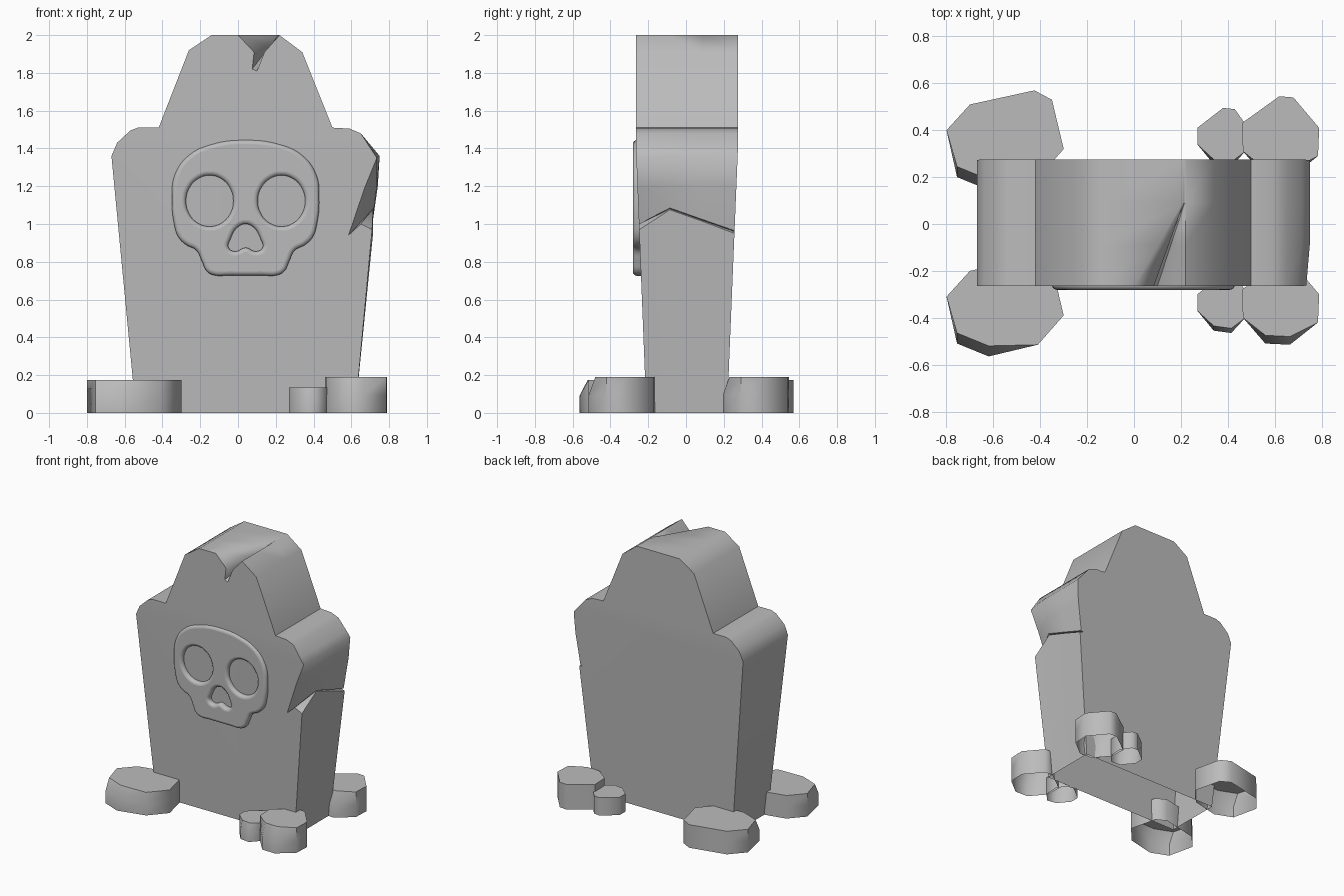
import bpy, bmesh, math
from mathutils import Vector

cube = bpy.data.objects.get("Cube")
if cube:
    bpy.data.objects.remove(cube, do_unlink=True)

stone = bpy.data.materials.new("grey stone")
stone.use_nodes = True
grey = (0.5, 0.5, 0.5, 1)
stone.diffuse_color = grey
bsdf = stone.node_tree.nodes["Principled BSDF"]
bsdf.inputs["Base Color"].default_value = grey
bsdf.inputs["Roughness"].default_value = 0.8


def smooth(obj, angle):
    bpy.ops.object.select_all(action='DESELECT')
    obj.select_set(True)
    bpy.context.view_layer.objects.active = obj
    bpy.ops.object.shade_smooth_by_angle(angle=math.radians(angle))


def finish(bm, name, angle):
    bmesh.ops.recalc_face_normals(bm, faces=bm.faces)
    mesh = bpy.data.meshes.new(name)
    bm.to_mesh(mesh)
    bm.free()
    mesh.materials.append(stone)
    obj = bpy.data.objects.new(name, mesh)
    bpy.context.collection.objects.link(obj)
    smooth(obj, angle)


def loft(bm, rings):
    loops = [[bm.verts.new(p) for p in ring] for ring in rings]
    n = len(loops[0])
    for a, b in zip(loops, loops[1:]):
        for i in range(n):
            j = (i + 1) % n
            bm.faces.new((a[i], a[j], b[j], b[i]))
    return loops


# Headstone: one outline lofted from front to back, with the chips closing up
left_side = [(-0.54, 0), (-0.67, 1.36), (-0.64, 1.43), (-0.57, 1.495), (-0.53, 1.51),
             (-0.42, 1.51), (-0.26, 1.92), (-0.14, 2)]
right_shoulder = [(0.34, 1.91), (0.5, 1.51), (0.59, 1.505), (0.65, 1.48)]
top_chip = [(0, 2), (0.085, 1.91), (0.075, 1.82), (0.1, 1.81), (0.14, 1.91), (0.22, 2)]
side_chip = {
    -0.265: [(0.735, 1.35), (0.67, 1.19), (0.585, 0.94), (0.65, 1.0), (0.71, 0.97)],
    -0.09: [(0.75, 1.36), (0.735, 1.2), (0.72, 1.085), (0.71, 1.08), (0.715, 1.075)],
    0.09: [(0.75, 1.36), (0.74, 1.2), (0.715, 1.025), (0.7, 1.02), (0.715, 1.015)],
    0.275: [(0.75, 1.36), (0.74, 1.2), (0.705, 0.965), (0.69, 0.96), (0.715, 0.95)],
}
rings = []
for y, chip in side_chip.items():
    fade = min(1, (y + 0.265) / 0.355)
    notch = [Vector(p).lerp(Vector((0.21 + 0.002 * i, 2)), fade)
             for i, p in enumerate(top_chip)]
    outline = left_side + [tuple(p) for p in notch] + right_shoulder + chip + [(0.62, 0)]
    rings.append([(x, y, z) for x, z in outline])
bm = bmesh.new()
loops = loft(bm, rings)
bm.faces.new(loops[0])
bm.faces.new(loops[-1])
# thin the slab towards the ground and leave it open below
bmesh.ops.bisect_plane(bm, geom=bm.verts[:] + bm.edges[:] + bm.faces[:],
                       plane_co=(0, 0, 1.4), plane_no=(0, 0, 1))
for v in bm.verts:
    v.co.y *= 0.79 + 0.21 * min(1, v.co.z / 1.4)
bmesh.ops.recalc_face_normals(bm, faces=bm.faces)
underside = [f for f in bm.faces if all(v.co.z < 0.01 for v in f.verts)]
bmesh.ops.delete(bm, geom=underside, context='FACES')
finish(bm, "headstone", 55)


# Skull relief: filled curve with eye and nose openings
curve = bpy.data.curves.new("skull_relief", 'CURVE')
curve.dimensions = '2D'
curve.fill_mode = 'BOTH'
curve.resolution_u = 5
curve.bevel_depth = 0.022
curve.bevel_resolution = 3
curve.offset = -0.022
curve.extrude = 0.018


def closed_spline(points):
    spline = curve.splines.new('BEZIER')
    spline.bezier_points.add(len(points) - 1)
    for bp, (x, z) in zip(spline.bezier_points, points):
        bp.co = (x, z, 0)
        bp.handle_left_type = bp.handle_right_type = 'AUTO'
    spline.use_cyclic_u = True


def mirrored(half):
    return half + [(-x, z) for x, z in reversed(half) if x > 0]


closed_spline(mirrored([(0, 1.445), (0.17, 1.425), (0.3, 1.365), (0.375, 1.26), (0.39, 1.14),
                        (0.378, 1.0), (0.355, 0.93), (0.315, 0.89), (0.26, 0.86),
                        (0.23, 0.8), (0.205, 0.75), (0.17, 0.73), (0.08, 0.728)]))
for side in (-1, 1):
    closed_spline([(side * 0.19 + 0.125 * math.cos(a), 1.122 + 0.135 * math.sin(a))
                   for a in (i * math.tau / 12 for i in range(12))])
closed_spline(mirrored([(0, 1.0), (0.045, 0.98), (0.08, 0.92), (0.09, 0.875),
                        (0.055, 0.855), (0, 0.875)]))
skull = bpy.data.objects.new("skull_relief", curve)
bpy.context.collection.objects.link(skull)
skull.location = (0.04, -0.241, 0)
skull.rotation_euler = (math.radians(90), 0, 0)
bpy.ops.object.select_all(action='DESELECT')
skull.select_set(True)
bpy.context.view_layer.objects.active = skull
bpy.ops.object.convert(target='MESH')
skull = bpy.context.view_layer.objects.active
skull.data.materials.clear()
skull.data.materials.append(stone)
smooth(skull, 40)


# Rocks: flat-topped, open below, front edge chipped; same set front and back
rocks = {
    "large_rock": (0.175, 0.045, [(-0.755, 0.2), (-0.62, 0.145), (-0.41, 0.195), (-0.3, 0.32),
                                  (-0.35, 0.53), (-0.425, 0.57), (-0.7, 0.51), (-0.8, 0.4)]),
    "medium_rock": (0.19, 0.035, [(0.56, 0.2), (0.665, 0.195), (0.785, 0.29), (0.79, 0.41),
                                  (0.68, 0.54), (0.62, 0.545), (0.46, 0.43), (0.465, 0.31)]),
    "small_rock": (0.135, 0.02, [(0.34, 0.255), (0.415, 0.245), (0.475, 0.31), (0.48, 0.42),
                                 (0.43, 0.49), (0.38, 0.495), (0.27, 0.41), (0.27, 0.34)]),
}
for name, (height, inset, outline) in rocks.items():
    for place, shift in (("back", 0), ("front", -0.71)):
        bm = bmesh.new()
        base = [Vector((x, y + shift, 0)) for x, y in outline]
        middle = [p + Vector((0, 0, height * 0.5)) for p in base]
        top = [p + Vector((0, inset if i < 2 else 0, height)) for i, p in enumerate(base)]
        bm.faces.new(loft(bm, [base, middle, top])[-1])
        finish(bm, f"{place}_{name}", 55)
